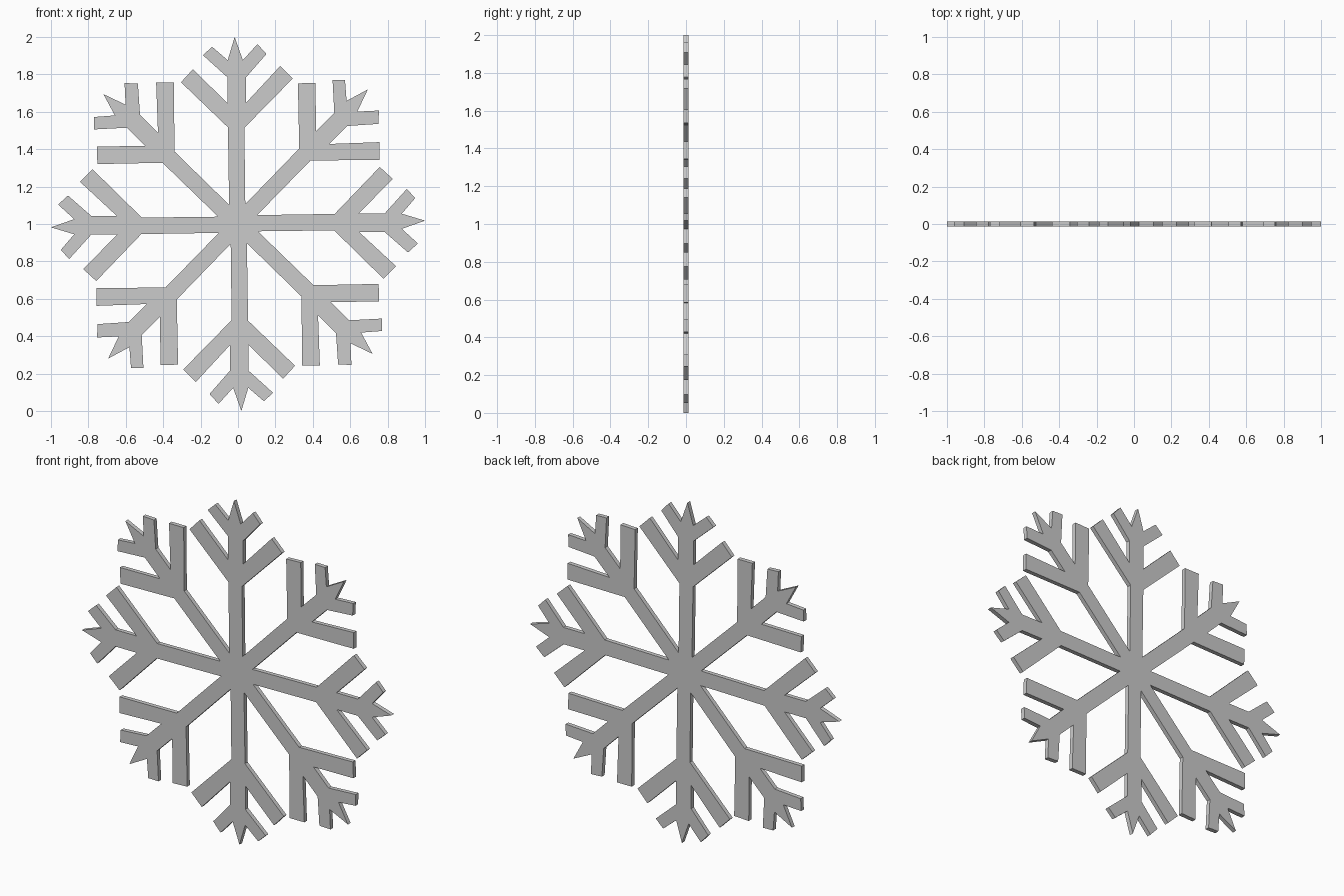
import bpy, bmesh, math

if "Cube" in bpy.data.objects:
    bpy.data.objects.remove(bpy.data.objects["Cube"])

# One arm outline, (across, along) in thousandths, from left stem joint round to the right-hand hub notch
ARM = [(-54, 517), (-305, 758), (-241, 827), (-56, 646), (-56, 784),
       (-187, 902), (-139, 948), (-55, 876), (-18, 1000), (26, 876),
       (104, 962), (152, 909), (42, 783), (42, 647), (226, 845),
       (293, 778), (34, 514), (39, 106)]
HALF_THICK = 0.0125

bm = bmesh.new()

# Repeat the arm eight times clockwise about the hub
outline = []
for k in range(8):
    a = -k * math.pi / 4
    for u, r in ARM:
        u, r = u / 1000, r / 1000
        x = u * math.cos(a) - r * math.sin(a)
        z = u * math.sin(a) + r * math.cos(a)
        outline.append(bm.verts.new((x, -HALF_THICK, 1 + z)))

# Flat front face, extruded to the back
face = bm.faces.new(outline)
back = bmesh.ops.extrude_face_region(bm, geom=[face], use_keep_orig=True)
for g in back["geom"]:
    if isinstance(g, bmesh.types.BMVert):
        g.co.y = HALF_THICK
bmesh.ops.triangulate(bm, faces=[f for f in bm.faces if len(f.verts) > 4])
bmesh.ops.recalc_face_normals(bm, faces=bm.faces)

mesh = bpy.data.meshes.new("snowflake")
bm.to_mesh(mesh)
bm.free()
obj = bpy.data.objects.new("snowflake", mesh)
bpy.context.collection.objects.link(obj)
